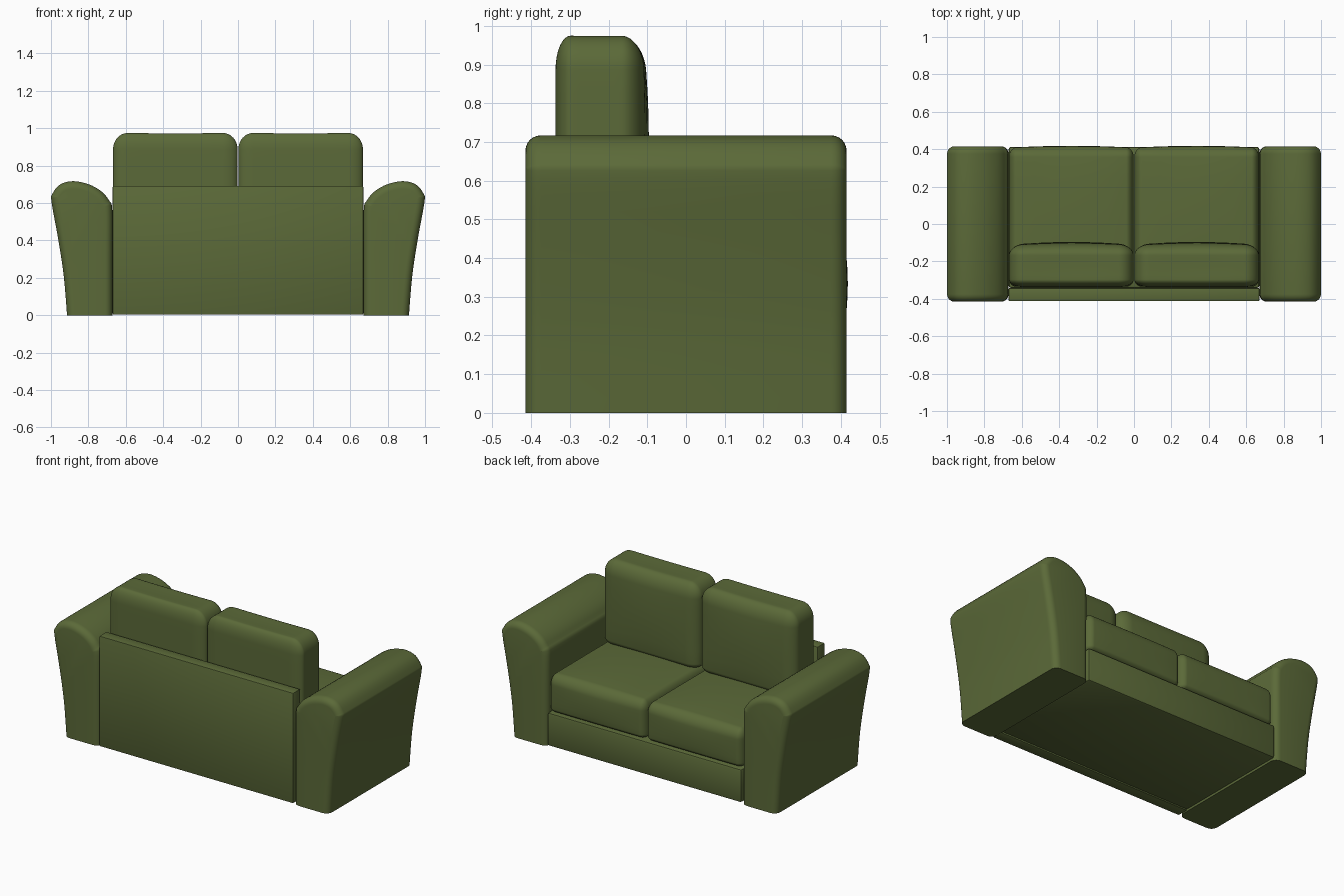
import bpy, bmesh, math
from mathutils import Vector

if "Cube" in bpy.data.objects:
    bpy.data.objects.remove(bpy.data.objects["Cube"])

olive = bpy.data.materials.new("olive fabric")
olive.diffuse_color = (0.105, 0.143, 0.04, 1)
olive.use_nodes = True
olive.node_tree.nodes["Principled BSDF"].inputs["Base Color"].default_value = olive.diffuse_color


def finish(bm, name, angle=40):
    bmesh.ops.remove_doubles(bm, verts=bm.verts, dist=1e-5)
    bmesh.ops.recalc_face_normals(bm, faces=bm.faces)
    me = bpy.data.meshes.new(name)
    bm.to_mesh(me)
    bm.free()
    me.materials.append(olive)
    ob = bpy.data.objects.new(name, me)
    bpy.context.collection.objects.link(ob)
    bpy.ops.object.select_all(action='DESELECT')
    ob.select_set(True)
    bpy.context.view_layer.objects.active = ob
    bpy.ops.object.shade_smooth_by_angle(angle=math.radians(angle))
    return ob


def box(name, lo, hi, bevel=0.006):
    bm = bmesh.new()
    bmesh.ops.create_cube(bm, size=1)
    for v in bm.verts:
        v.co = Vector([lo[i] if v.co[i] < 0 else hi[i] for i in range(3)])
    bmesh.ops.bevel(bm, geom=bm.edges[:], offset=bevel, segments=2,
                    profile=0.5, affect='EDGES')
    return finish(bm, name)


def stops(h, r, n=6, m=6):
    """Grid positions along one axis: dense in the rounded bands."""
    c = h - r
    band = [c + r * math.tan(math.pi / 4 * i / n) for i in range(1, n + 1)]
    mid = [-c + 2 * c * i / m for i in range(m + 1)]
    return [-b for b in reversed(band)] + mid + band


def cushion(name, lo, hi, r_low, r_high, bulge):
    """Box with ellipsoidal corners; radii per axis and side, faces bulged."""
    lo, hi = Vector(lo), Vector(hi)
    mid, h = (lo + hi) / 2, (hi - lo) / 2
    rr = Vector([max(a, b) for a, b in zip(r_low, r_high)])
    g = [stops(h[i], rr[i]) for i in range(3)]
    bm = bmesh.new()

    def place(q):
        c, d = Vector(), Vector()
        r = [r_high[i] if q[i] > 0 else r_low[i] for i in range(3)]
        for i in range(3):
            k = h[i] - rr[i]
            s = 1 if q[i] > 0 else -1
            over = max(0, abs(q[i]) - k) / rr[i]
            c[i] = s * (h[i] - r[i]) if over > 0 else q[i] * (h[i] - r[i]) / k
            d[i] = s * over
        d.normalize()
        p = Vector([c[i] + r[i] * d[i] for i in range(3)])
        u = [p[i] / h[i] for i in range(3)]
        for i in range(3):
            a, b = u[i - 1], u[i - 2]
            if u[i] > 0:
                p[i] += bulge[i] * (1 - a * a) * (1 - b * b) * u[i]
        return p + mid

    for ax in range(3):
        a, b = (ax + 1) % 3, (ax + 2) % 3
        for s in (-1, 1):
            rows = []
            for ga in g[a]:
                row = []
                for gb in g[b]:
                    q = Vector()
                    q[ax], q[a], q[b] = s * h[ax], ga, gb
                    row.append(bm.verts.new(place(q)))
                rows.append(row)
            for i in range(len(rows) - 1):
                for j in range(len(rows[0]) - 1):
                    bm.faces.new((rows[i][j], rows[i + 1][j],
                                  rows[i + 1][j + 1], rows[i][j + 1]))
    return finish(bm, name, 60)


def catmull(pts, n=4):
    out = []
    for i in range(len(pts) - 1):
        p0, p1, p2, p3 = (Vector(pts[max(0, min(len(pts) - 1, i + k))])
                          for k in (-1, 0, 1, 2))
        for k in range(n):
            t = k / n
            out.append(0.5 * (2 * p1 + (p2 - p0) * t
                              + (2 * p0 - 5 * p1 + 4 * p2 - p3) * t * t
                              + (3 * p1 - p0 - 3 * p2 + p3) * t ** 3))
    return out + [Vector(pts[-1])]


# flared arm outline (x, z), from inner foot over the top to outer foot
ARM = [(0.672, 0), (0.672, 0.3), (0.672, 0.56), (0.69, 0.615), (0.73, 0.662),
       (0.797, 0.70), (0.88, 0.717), (0.95, 0.70), (0.992, 0.65),
       (0.997, 0.605), (0.963, 0.417), (0.932, 0.214), (0.914, 0)]


def arm(name, side, depth=0.415, r=0.04, n=6):
    prof = catmull(ARM)
    norms = []
    for i in range(len(prof)):
        t = prof[min(i + 1, len(prof) - 1)] - prof[max(i - 1, 0)]
        norms.append(Vector((t.y, -t.x)).normalized())
    norms[0], norms[-1] = Vector((1, 0)), Vector((-1, 0))
    half = [(depth - r * (1 - math.cos(math.pi / 2 * i / n)),
             r * (1 - math.sin(math.pi / 2 * (1 - i / n)))) for i in range(n + 1)]
    # half[i]: quarter round from cap (fully inset) to full outline
    half = [(depth - r + r * math.cos(math.pi / 2 * i / n),
             r - r * math.sin(math.pi / 2 * i / n)) for i in range(n + 1)]
    rings = [(-y, d) for y, d in half] + [(y, d) for y, d in reversed(half)]
    bm = bmesh.new()
    loops = []
    for y, d in rings:
        loops.append([bm.verts.new((side * (p.x + m.x * d), y, max(0, p.y + m.y * d)))
                      for p, m in zip(prof, norms)])
    k = len(prof)
    for A, B in zip(loops, loops[1:]):
        for i in range(k):
            j = (i + 1) % k
            bm.faces.new((A[i], A[j], B[j], B[i]))
    bm.faces.new(loops[0])
    bm.faces.new(loops[-1])
    return finish(bm, name)


# frame
box("back_panel", (-0.67, -0.413, 0.003), (0.67, -0.342, 0.692))
box("seat_base", (-0.67, -0.342, 0.006), (0.67, 0.412, 0.213), 0.012)

# mirrored arms and cushions
for side, label in ((-1, "left"), (1, "right")):
    arm(label + "_arm", side)
    x0, x1 = (0.002, 0.668) if side > 0 else (-0.668, -0.002)
    cushion(label + "_seat_cushion", (x0, -0.335, 0.213), (x1, 0.408, 0.452),
            (0.04, 0.04, 0.03), (0.04, 0.05, 0.06), (0, 0.01, 0.015))
    cushion(label + "_back_cushion", (x0, -0.337, 0.44), (x1, -0.112, 0.976),
            (0.08, 0.04, 0.04), (0.08, 0.055, 0.09), (0, 0.016, -0.006))
